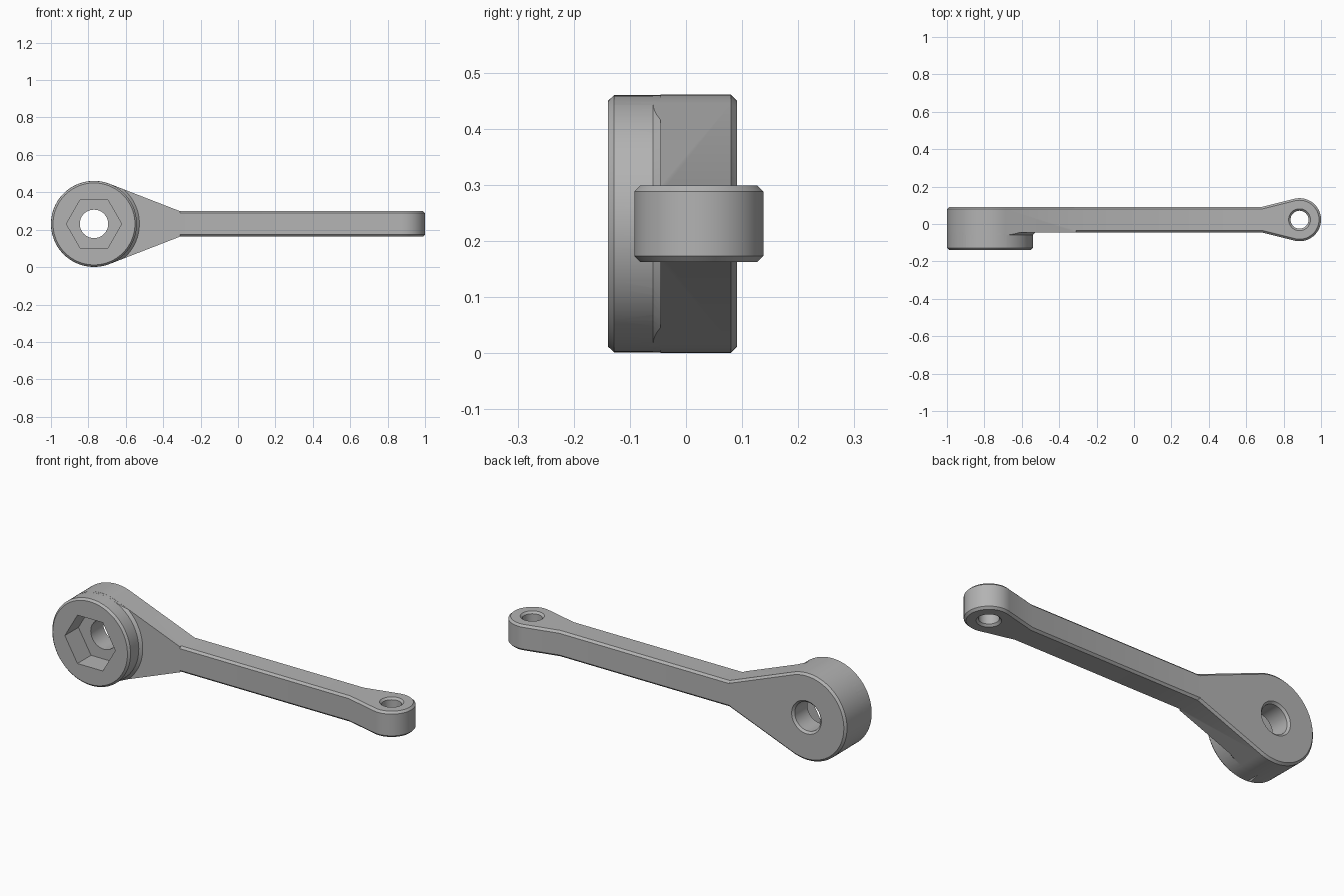
import bpy, bmesh
from math import acos, atan2, cos, sin, pi, hypot
from mathutils import Vector

if "Cube" in bpy.data.objects:
    bpy.data.objects.remove(bpy.data.objects["Cube"])

GREY = (0.45, 0.45, 0.45, 1)
metal = bpy.data.materials.new("plain grey")
metal.use_nodes = True
metal.diffuse_color = GREY
metal.node_tree.nodes["Principled BSDF"].inputs["Base Color"].default_value = GREY

HUB_X, HUB_R = -0.77, 0.23
EYE_X, EYE_R = 0.885, 0.115
MID_Y, MID_Z = 0.023, 0.231
HALF, CHAMFER = 0.068, 0.011
FRONT, BACK = MID_Y - HALF, MID_Y + HALF
NECK, FLARE = -0.31, 0.68


def place(u, v, w, axis):
    """Section point (u, v) at depth w along the chosen axis."""
    return Vector((u, w, v)) if axis == "Y" else Vector((u, v, w))


def finish(name, bm):
    bmesh.ops.recalc_face_normals(bm, faces=bm.faces)
    mesh = bpy.data.meshes.new(name)
    bm.to_mesh(mesh)
    bm.free()
    mesh.materials.append(metal)
    obj = bpy.data.objects.new(name, mesh)
    bpy.context.collection.objects.link(obj)
    return obj


def prism(name, outline, axis, low, high, chamfered=()):
    """Extruded outline; the caps listed in chamfered get a bevelled rim."""
    bm = bmesh.new()
    rings = [[bm.verts.new(place(u, v, w, axis)) for u, v in outline] for w in (low, high)]
    caps = [bm.faces.new(ring) for ring in rings]
    n = len(outline)
    for i in range(n):
        j = (i + 1) % n
        bm.faces.new((rings[0][i], rings[0][j], rings[1][j], rings[1][i]))
    bmesh.ops.recalc_face_normals(bm, faces=bm.faces)
    edges = [e for c in chamfered for e in caps[c].edges]
    if edges:
        bmesh.ops.bevel(bm, geom=edges, offset=CHAMFER, offset_type="OFFSET",
                        segments=1, affect="EDGES")
    return finish(name, bm)


def turned(name, centre, axis, profile, sides=96):
    """Solid of revolution from (depth, radius) pairs."""
    bm = bmesh.new()
    rings = []
    for w, r in profile:
        rings.append([bm.verts.new(place(centre[0] + r * cos(2 * pi * i / sides),
                                         centre[1] + r * sin(2 * pi * i / sides), w, axis))
                      for i in range(sides)])
    for a, b in zip(rings, rings[1:]):
        for i in range(sides):
            j = (i + 1) % sides
            bm.faces.new((a[i], a[j], b[j], b[i]))
    bm.faces.new(rings[0])
    bm.faces.new(rings[-1])
    return finish(name, bm)


def combine(target, tool, operation):
    mod = target.modifiers.new(operation.lower(), "BOOLEAN")
    mod.operation, mod.solver, mod.object = operation, "EXACT", tool
    bpy.context.view_layer.objects.active = target
    bpy.ops.object.modifier_apply(modifier=mod.name)
    bpy.data.objects.remove(tool)


def round_end(cx, cy, radius, tip_x, half, steps=72):
    """Arc around a centre, cut where the tangents from the tip corners touch."""
    dx = abs(tip_x - cx)
    touch = acos(radius / hypot(dx, half)) + atan2(half, dx)
    side = 1 if tip_x > cx else -1
    angles = [touch + (2 * pi - 2 * touch) * i / steps for i in range(steps + 1)]
    return [(cx + side * radius * cos(a), cy + radius * sin(a)) for a in angles]


def teardrop(radius, half):
    return round_end(HUB_X, MID_Z, radius, NECK, half) + [(NECK, MID_Z - half), (NECK, MID_Z + half)]


# Teardrop plate
body = prism("crank_arm", teardrop(HUB_R, HALF), "Y", FRONT, BACK, (1,))

# Long arm with flared eye end
inner = HALF - 0.0004
eye = round_end(EYE_X, MID_Y, EYE_R, FLARE, inner)
start = NECK - 0.06
arm = prism("arm", eye + [(FLARE, MID_Y - inner), (start, MID_Y - inner),
                          (start, MID_Y + inner), (FLARE, MID_Y + inner)],
            "Z", MID_Z - HALF - 0.0005, MID_Z + HALF + 0.0005, (0, 1))
combine(body, arm, "UNION")

# Sloped collar where the hub meets the plate
hub = (HUB_X, MID_Z)
collar = turned("collar", hub, "Y", [(-0.06, HUB_R - 0.002), (FRONT, HUB_R + 0.013), (0, HUB_R + 0.013)])
combine(collar, prism("collar_limit", teardrop(HUB_R - 0.0005, HALF - 0.001), "Y", -0.1, 0.02), "INTERSECT")
combine(body, collar, "UNION")

# Round hub
boss = turned("hub", hub, "Y", [(-0.139, HUB_R - CHAMFER), (-0.128, HUB_R - 0.0007), (0.01, HUB_R - 0.0007)])
combine(body, boss, "UNION")

# Hexagonal pocket and shaft hole with countersunk back
combine(body, turned("pocket", hub, "Y", [(-0.2, 0.148), (-0.025, 0.148)], 6), "DIFFERENCE")
combine(body, turned("shaft_hole", hub, "Y", [(-0.1, 0.076), (BACK - 0.011, 0.076),
                                              (BACK + 0.011, 0.098)], 64), "DIFFERENCE")

# Handle hole, countersunk at both ends
low, high = MID_Z - HALF, MID_Z + HALF
combine(body, turned("handle_hole", (EYE_X, MID_Y), "Z",
                     [(low - 0.01, 0.068), (low + 0.01, 0.048),
                      (high - 0.01, 0.048), (high + 0.01, 0.068)], 64), "DIFFERENCE")

bpy.ops.object.select_all(action="DESELECT")
body.select_set(True)
bpy.context.view_layer.objects.active = body
bpy.ops.object.shade_smooth_by_angle(angle=0.45)
